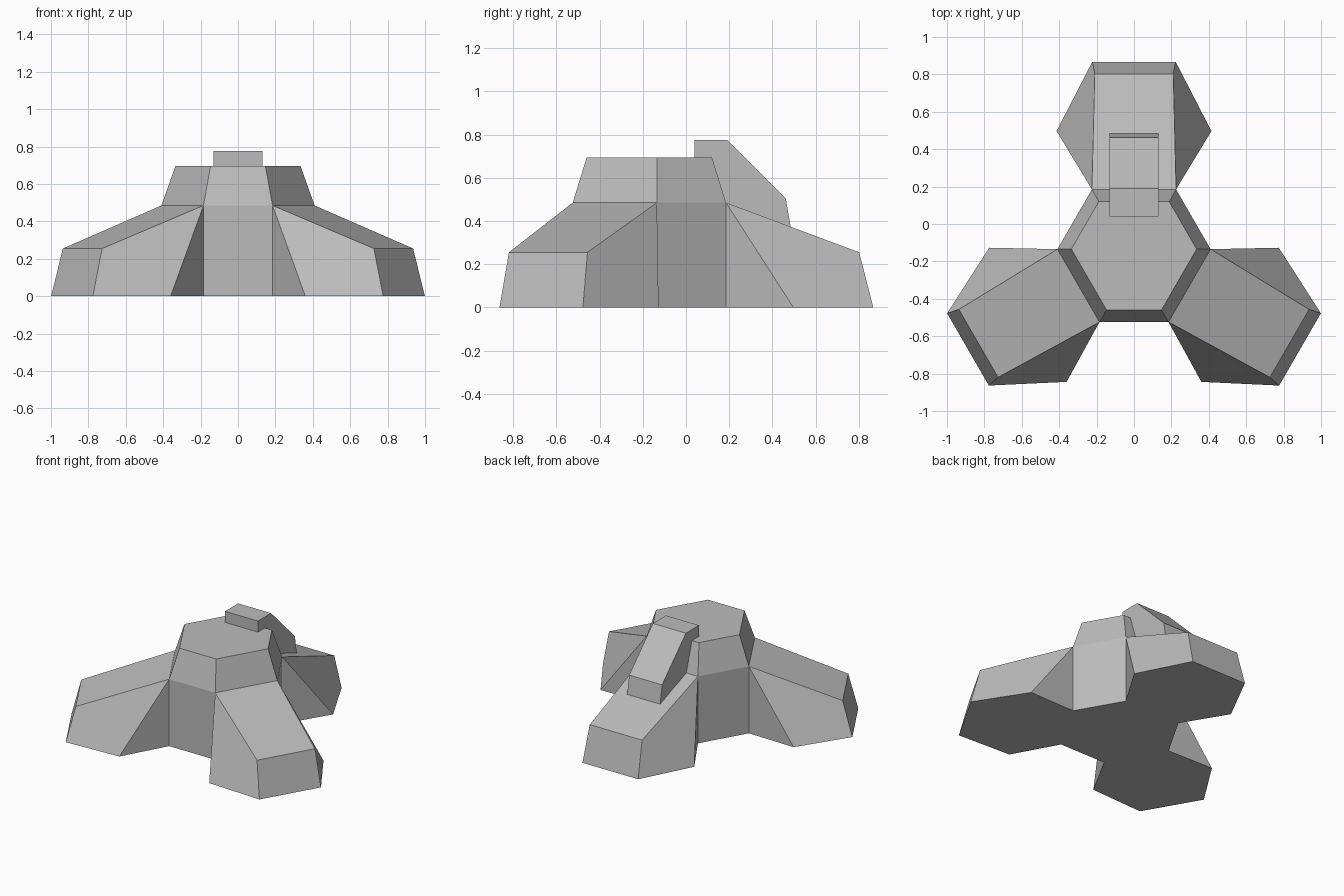
import bpy, bmesh
from math import radians
from mathutils import Matrix, Vector

cube = bpy.data.objects.get("Cube")
if cube:
    bpy.data.objects.remove(cube, do_unlink=True)

HUB_Y = -0.158          # centre of the three-fold symmetry
GROUND, SHOULDER, TOP = 0, 0.485, 0.695

gray = bpy.data.materials.new("plain gray")
gray.use_nodes = True
gray.diffuse_color = (0.5, 0.5, 0.5, 1)
gray.node_tree.nodes["Principled BSDF"].inputs["Base Color"].default_value = (0.5, 0.5, 0.5, 1)


def finish(name, bm):
    """Weld, orient and link a mesh as a flat shaded object."""
    bmesh.ops.remove_doubles(bm, verts=bm.verts, dist=0.0005)
    bmesh.ops.recalc_face_normals(bm, faces=bm.faces)
    mesh = bpy.data.meshes.new(name)
    bm.to_mesh(mesh)
    bm.free()
    mesh.materials.append(gray)
    obj = bpy.data.objects.new(name, mesh)
    bpy.context.collection.objects.link(obj)
    return obj


def face(bm, points):
    return bm.faces.new([bm.verts.new(p) for p in points])


def turn(points, step):
    rot = Matrix.Rotation(radians(120 * step), 3, 'Z')
    return [rot @ Vector(p) for p in points]


def hub_ring(half, y, z):
    """Six-sided ring with alternating long and short sides."""
    return [p for k in range(3) for p in turn([(half, y, z), (-half, y, z)], k)]


# Hub: three rings; the long lower sides stay open for the arms
body = bmesh.new()
low = hub_ring(0.225, 0.343, GROUND)
mid = hub_ring(0.225, 0.343, SHOULDER)
top = hub_ring(0.188, 0.278, TOP)
face(body, top)
face(body, low)
for i in range(6):
    j = (i + 1) % 6
    face(body, [mid[i], mid[j], top[j], top[i]])
    if i % 2:
        face(body, [low[i], low[j], mid[j], mid[i]])

# Arms: one sloping arm with flared feet, repeated around the hub
def half_arm(s):
    return [Vector((s * x, y, z)) for x, y, z in (
        (0.225, 0.343, SHOULDER), (0.225, 0.343, GROUND), (0.414, 0.655, GROUND),
        (0.223, 1.025, GROUND), (0.21, 0.96, 0.255))]

right, left = half_arm(1), half_arm(-1)
for step in range(3):
    panels = [[right[0], left[0], left[4], right[4]],
              [right[4], left[4], left[3], right[3]],
              right[1:4] + left[3:0:-1]]
    for side in (right, left):
        panels += [side[:3], [side[0], side[2], side[3], side[4]]]
    for panel in panels:
        face(body, turn(panel, step))
finish("three_armed_body", body).location.y = HUB_Y

# Duct: side profile extruded across the rear arm
duct = bmesh.new()
profile = [(0.04, 0.69), (0.04, 0.775), (0.19, 0.775), (0.462, 0.505),
           (0.485, 0.37), (0.18, 0.48), (0.11, 0.69)]
cap = face(duct, [(-0.132, y, z) for y, z in profile])
ext = bmesh.ops.extrude_face_region(duct, geom=[cap], use_keep_orig=True)
bmesh.ops.translate(duct, vec=(0.264, 0, 0),
                    verts=[g for g in ext["geom"] if isinstance(g, bmesh.types.BMVert)])
finish("rear_duct", duct)
